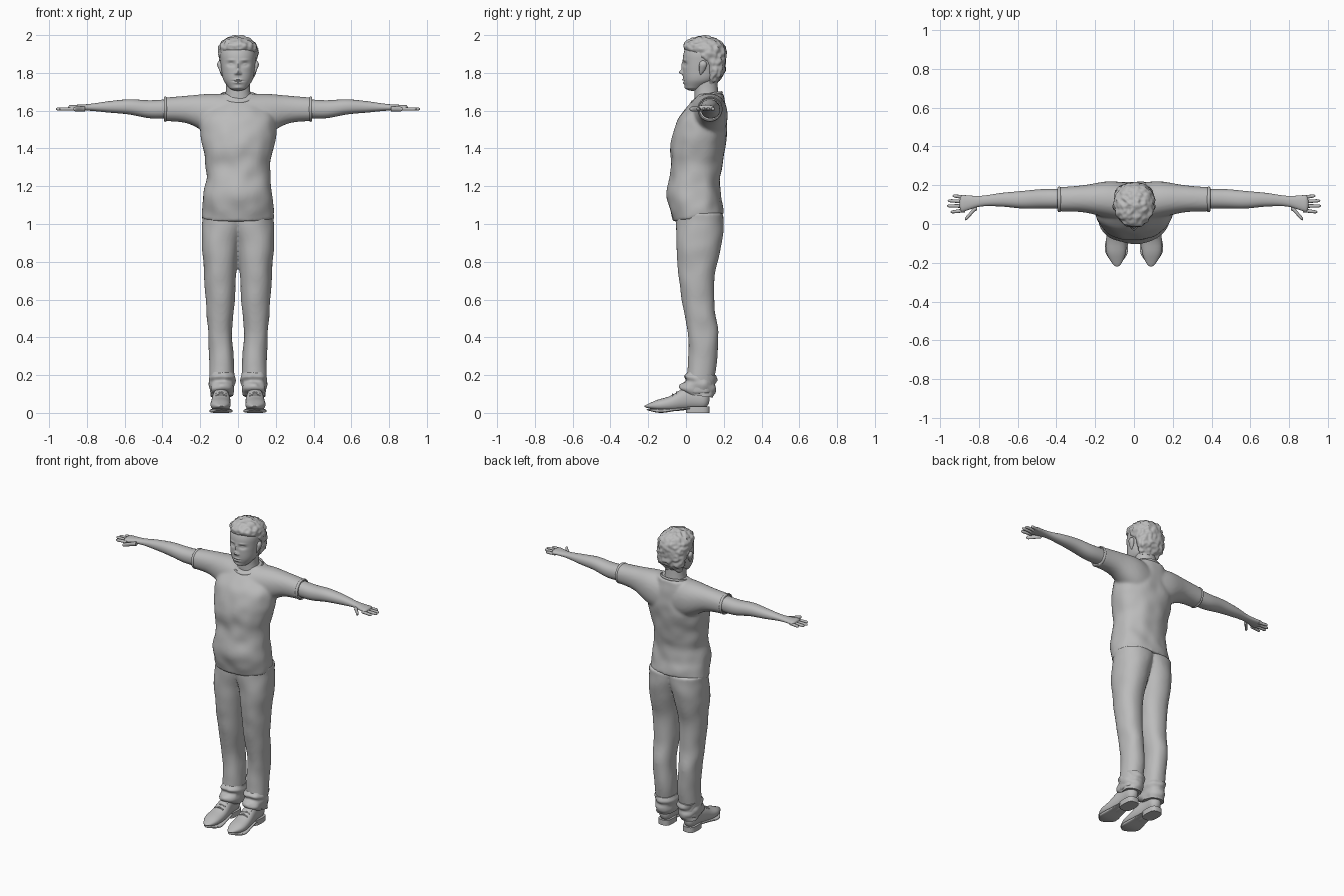
import bpy, bmesh
from math import cos, sin, pi, exp, sqrt
from mathutils import Vector, noise

cube = bpy.data.objects.get("Cube")
if cube:
    bpy.data.objects.remove(cube, do_unlink=True)

GREY = (0.5, 0.5, 0.5, 1)
grey = bpy.data.materials.new("plain_grey")
grey.use_nodes = True
grey.diffuse_color = GREY
grey.node_tree.nodes["Principled BSDF"].inputs["Base Color"].default_value = GREY

# Where a cross-section point (a, b) lands at position t along each axis
PLACE = {
    "X": lambda a, b, t: Vector((t, a, b)),
    "Y": lambda a, b, t: Vector((a, t, b)),
    "Z": lambda a, b, t: Vector((a, b, t)),
}


def profile(values, u):
    """Smooth curve through evenly spaced values, or a constant."""
    if isinstance(values, (int, float)):
        return values
    last = len(values) - 1
    i = min(int(u * last), last - 1)
    f = u * last - i
    p, q, r, s = (values[min(max(j, 0), last)] for j in range(i - 1, i + 3))
    return q + f / 2 * (r - p + f * (2 * p - 5 * q + 4 * r - s + f * (3 * (q - r) + s - p)))


def dome(distance, length):
    """Section scale that rounds off an end of the given length."""
    if distance >= length:
        return 1
    return max(0.06, sqrt(1 - (1 - distance / length) ** 2))


def signed_power(value, exponent):
    return abs(value) ** exponent * (1 if value > 0 else -1)


def add_loft(bm, axis, span, a_low, a_high, b_low, b_high, ends=(0, 0),
             sides=32, rows=24, power=2.2, warp=None):
    """Superellipse sections between edge profiles; a_low None means symmetric."""
    loops = []
    for row in range(rows + 1):
        u = (1 - cos(pi * row / rows)) / 2
        scale = dome(u, ends[0]) * dome(1 - u, ends[1])
        a1, b0, b1 = profile(a_high, u), profile(b_low, u), profile(b_high, u)
        a0 = -a1 if a_low is None else profile(a_low, u)
        t = span[0] + (span[1] - span[0]) * u
        loop = []
        for k in range(sides):
            turn = 2 * pi * k / sides
            ca = scale * signed_power(cos(turn), 2 / power)
            sb = scale * signed_power(sin(turn), 2 / power)
            point = PLACE[axis]((a0 + a1 + (a1 - a0) * ca) / 2, (b0 + b1 + (b1 - b0) * sb) / 2, t)
            loop.append(bm.verts.new(warp(point) if warp else point))
        loops.append(loop)
    for low, high in zip(loops, loops[1:]):
        for k in range(sides):
            bm.faces.new((low[k - 1], low[k], high[k], high[k - 1]))
    bm.faces.new(loops[0][::-1])
    bm.faces.new(loops[-1])


def finish(name, bm, mirror=False, voxel=0):
    """Turn the bmesh into a smooth object, optionally mirrored and fused."""
    bmesh.ops.recalc_face_normals(bm, faces=bm.faces)
    mesh = bpy.data.meshes.new(name)
    bm.to_mesh(mesh)
    bm.free()
    mesh.materials.append(grey)
    obj = bpy.data.objects.new(name, mesh)
    bpy.context.collection.objects.link(obj)
    if mirror:
        obj.modifiers.new("Mirror", "MIRROR").use_mirror_merge = False
    if voxel:
        fuse = obj.modifiers.new("Fuse", "REMESH")
        fuse.mode, fuse.voxel_size, fuse.use_smooth_shade = "VOXEL", voxel, True
        soften = obj.modifiers.new("Soften", "SMOOTH")
        soften.iterations = 5
    bpy.ops.object.select_all(action="DESELECT")
    obj.select_set(True)
    bpy.context.view_layer.objects.active = obj
    bpy.ops.object.shade_smooth_by_angle(angle=0.9)


def loft(name, *edges, mirror=False, **options):
    bm = bmesh.new()
    add_loft(bm, *edges, **options)
    finish(name, bm, mirror)


def ruffle(p, size, depth):
    """Push a point in or out by soft noise, as cloth folds."""
    outward = Vector((p.x, p.y - 0.07, 0)).normalized()
    return p + outward * depth * noise.noise(p / size)


# Shirt: torso and sleeves fused, hem rising toward the back
def drape(p):
    p = ruffle(p, 0.08, 0.008)
    p.z += 0.17 * (p.y - 0.05) * max(0, (1.3 - p.z) / 0.3)
    return p


shirt = bmesh.new()
add_loft(shirt, "Z", (1.03, 1.69), None, [.19, .185, .17, .18, .2, .19, .1],
         [-.07, -.1, -.08, -.08, -.04, .06], [.2, .18, .2, .22, .2],
         sides=56, rows=48, warp=drape)
for side in (-1, 1):
    add_loft(shirt, "X", (0, side * .39), [0, .03, .06, .065], [.21, .22, .2, .19],
             [1.42, 1.46, 1.53, 1.545], [1.68, 1.69, 1.68, 1.67], sides=40)
finish("shirt", shirt, voxel=0.009)


# Shirt trims: neckband and sleeve hems
def band(name, rim, mirror=False, count=56, tube=8):
    bm = bmesh.new()
    grid = []
    for i in range(count):
        centre, out, along = rim(cos(2 * pi * i / count), sin(2 * pi * i / count))
        turns = [2 * pi * j / tube for j in range(tube)]
        grid.append([bm.verts.new(centre + out * 0.005 * cos(v) + along * 0.008 * sin(v)) for v in turns])
    for i in range(count):
        for j in range(tube):
            bm.faces.new((grid[i - 1][j - 1], grid[i][j - 1], grid[i][j], grid[i - 1][j]))
    finish(name, bm, mirror)


def neck_rim(c, s):
    return Vector((.09 * c, .11 + .08 * s, 1.68 + .025 * s - .01 * s * s)), Vector((c, s, 0)), Vector((0, 0, 1))


def sleeve_rim(c, s):
    return Vector((.385, .127 + .061 * c, 1.608 + .062 * s)), Vector((0, c, s)), Vector((1, 0, 0))


band("neckband", neck_rim)
band("sleeve_hem", sleeve_rim, mirror=True)

# Trousers: mirrored legs fused at the seat
legs = bmesh.new()
add_loft(legs, "Z", (.1, 1.06), [.03, .02, .03, .02, .01, -.01, -.06],
         [.15, .15, .16, .17, .18, .19, .19], [0, .01, .01, -.02, -.04, -.05, -.05],
         [.14, .165, .17, .15, .155, .19, .2], sides=40, rows=60,
         warp=lambda p: ruffle(p, 0.1, 0.007))
finish("trousers", legs, mirror=True, voxel=0.009)


# Baggy cuffs, lower at the back
def crumple(p):
    p = ruffle(p, 0.04, 0.01)
    p.z -= 0.12 * (p.y - 0.07)
    return p


loft("trouser_cuff", "Z", (.09, .21), [.03, .02, .02, .01, .02], [.145, .15, .155, .15],
     [.01, -.03, -.03, 0, -.01, .01], [.14, .155, .16, .155, .165, .16],
     mirror=True, sides=40, rows=30, warp=crumple)

# Shoes: upper, sole, heel and laces
loft("shoe_upper", "Y", (-.22, .125), [.05, .04, .04, .05, .05], [.125, .145, .14, .13, .13],
     [.02, .01, .01, .02, .02], [.05, .07, .09, .13, .14, .13], ends=(.25, .12), mirror=True)
loft("shoe_sole", "Y", (-.21, .02), [.05, .03, .04, .05], [.125, .15, .14, .13],
     [.01, 0, .01, .02], [.025, .02, .025, .03], ends=(.3, 0), power=4, mirror=True)
loft("shoe_heel", "Z", (0, .035), .048, .133, 0, .125, rows=6, power=3, mirror=True)
for i in range(3):
    y, z = -.075 + .022 * i, .094 + .01 * i
    loft(f"shoe_lace_{i + 1}", "X", (.06, .12), y, y + .008, [z - .01, z, z - .01],
         [z, z + .01, z], sides=10, rows=10, mirror=True)

# Arms with flat palms
loft("arm", "X", (.36, .9), [.08, .08, .08, .09, .09, .06], [.18, .18, .17, .16, .145, .15],
     [1.56, 1.56, 1.58, 1.59, 1.6, 1.6], [1.66, 1.655, 1.66, 1.65, 1.635, 1.63],
     ends=(0, .03), rows=36, mirror=True)


# Fingers and thumb: straight, rounded at the tip
def finger(name, span, root_y, tip_y, r):
    loft(name, "X", span, [root_y - r, tip_y - r * 0.8], [root_y + r, tip_y + r * 0.8],
         1.61 - r, 1.61 + r * 0.8, ends=(0, .2), sides=14, rows=14, mirror=True)


for label, root_y, reach, spread in (("index", .07, .945, -.008), ("middle", .093, .965, 0),
                                     ("ring", .116, .96, .004), ("little", .138, .935, .007)):
    finger(label + "_finger", (.87, reach), root_y, root_y + spread, .01)
finger("thumb", (.81, .872), .085, .025, .014)

# Head: smooth skull, face shaped by bumps of (x, z, width, height, push)
FACE = {
    "eye_socket": (.037, 1.846, .02, .012, .011),
    "eyeball": (.037, 1.845, .01, .005, -.005),
    "brow": (.036, 1.868, .02, .006, -.004),
    "nose_bridge": (0, 1.835, .009, .025, -.009),
    "nose_tip": (0, 1.803, .01, .011, -.02),
    "nostril": (.013, 1.797, .006, .007, -.008),
    "upper_lip": (0, 1.764, .02, .005, -.006),
    "mouth_line": (0, 1.757, .025, .003, .005),
    "lower_lip": (0, 1.748, .02, .006, -.006),
    "chin": (0, 1.722, .02, .01, -.005),
}


def sculpt(p):
    if p.y < 0.06:
        for x, z, width, height, push in FACE.values():
            p.y += push * exp(-((abs(p.x) - x) / width) ** 2 - ((p.z - z) / height) ** 2)
    return p


loft("head", "Z", (1.705, 1.99), None, [.04, .077, .088, .095, .1, .1],
     [0, -.014, -.016, -.016, -.015, -.01], [.07, .16, .18, .2, .2, .2],
     ends=(.06, .4), sides=128, rows=130, warp=sculpt)
loft("neck", "Z", (1.62, 1.78), None, [.08, .065, .065], .045, [.18, .17, .165])
loft("ear", "Z", (1.79, 1.865), .08, [.09, .1, .11, .11], .07, [.085, .1, .11, .11],
     ends=(.3, .3), sides=20, rows=16, mirror=True)


# Hair: wavy cap, long at the nape and short over the brow
def wave(p):
    away = (p - Vector((0, .1, 1.87))).normalized()
    return p + away * (0.01 * noise.noise(p / 0.022) - 0.002)


loft("hair", "Z", (1.735, 2), None, [.06, .09, .1, .105, .105, .1],
     [.11, .105, .09, .02, -.02, -.01], [.16, .2, .21, .215, .21, .2],
     ends=(0, .3), sides=72, rows=60, warp=wave)
